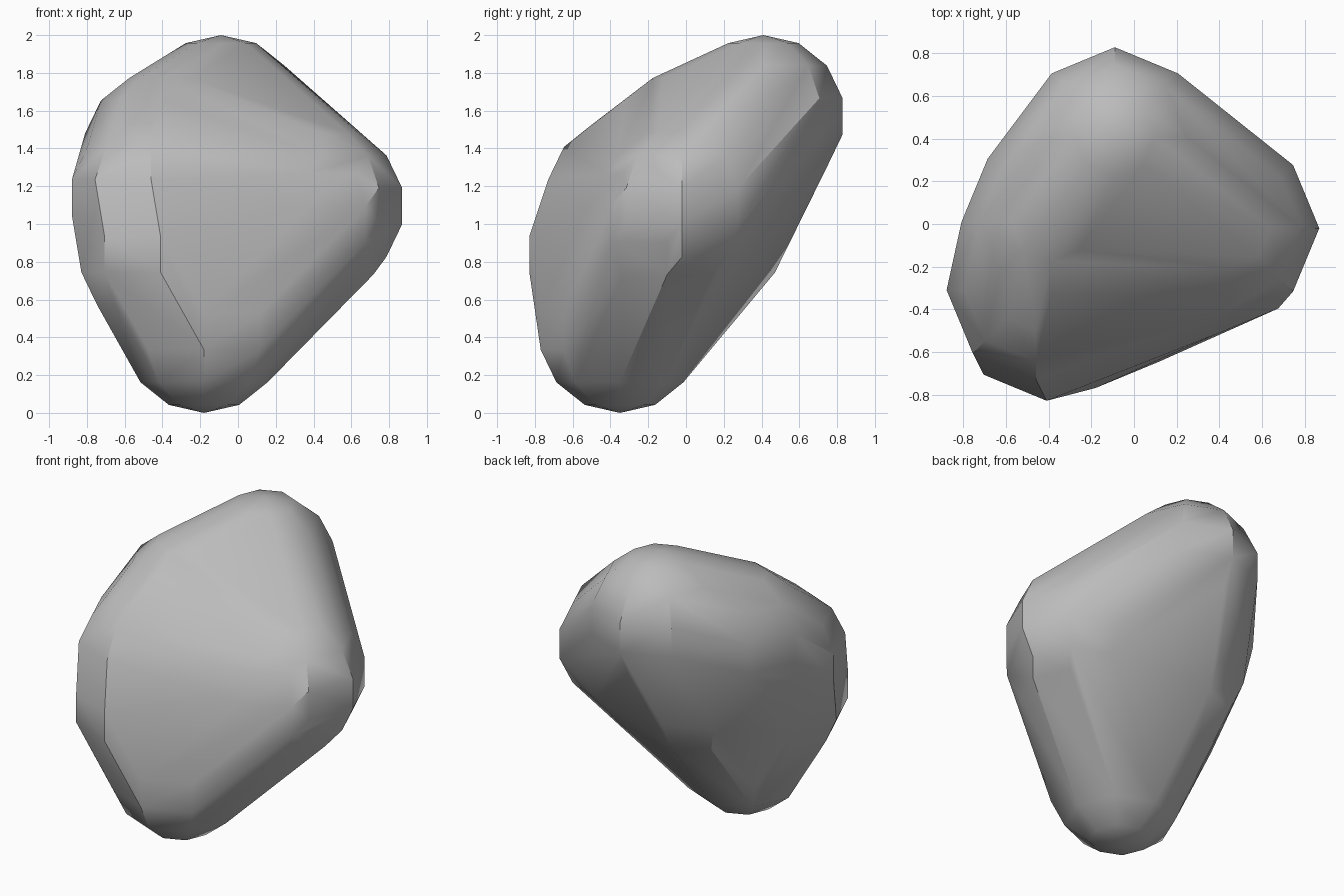
import bpy, bmesh, math
from mathutils import Matrix

cube = bpy.data.objects.get("Cube")
if cube:
    bpy.data.objects.remove(cube, do_unlink=True)

# Corner lumps of the boulder, all the same size
RADIUS = 0.43
lumps = [
    (-0.18, -0.35, 0.43),   # foot
    (-0.09, 0.41, 1.57),    # peak
    (0.45, -0.02, 1.095),   # left shoulder
    (0.38, -0.10, 1.00),    # left shoulder, lower
    (-0.46, -0.31, 1.14),   # right shoulder
    (-0.39, 0.01, 1.385),   # right shoulder, upper
    (-0.41, -0.41, 0.84),   # right front belly
    (-0.21, 0.134, 1.01),   # back
]

bm = bmesh.new()
for centre in lumps:
    bmesh.ops.create_uvsphere(bm, u_segments=8, v_segments=7, radius=RADIUS,
                              matrix=Matrix.Translation(centre))

# Keep only the points, then wrap them in one hull
bmesh.ops.delete(bm, geom=bm.edges[:], context='EDGES_FACES')
bmesh.ops.convex_hull(bm, input=bm.verts[:])
bmesh.ops.delete(bm, geom=[v for v in bm.verts if not v.link_faces], context='VERTS')
bmesh.ops.dissolve_limit(bm, angle_limit=math.radians(0.5),
                         verts=bm.verts[:], edges=bm.edges[:])
bmesh.ops.recalc_face_normals(bm, faces=bm.faces[:])

mesh = bpy.data.meshes.new("boulder")
bm.to_mesh(mesh)
bm.free()
boulder = bpy.data.objects.new("boulder", mesh)
bpy.context.collection.objects.link(boulder)

# Stone colour
stone = bpy.data.materials.new("stone grey")
stone.use_nodes = True
grey = (0.5, 0.5, 0.5, 1)
stone.diffuse_color = grey
stone.node_tree.nodes["Principled BSDF"].inputs["Base Color"].default_value = grey
mesh.materials.append(stone)

# Smooth the rounded corners, keep the hard creases
bpy.ops.object.select_all(action='DESELECT')
boulder.select_set(True)
bpy.context.view_layer.objects.active = boulder
bpy.ops.object.shade_smooth_by_angle(angle=math.radians(30))
